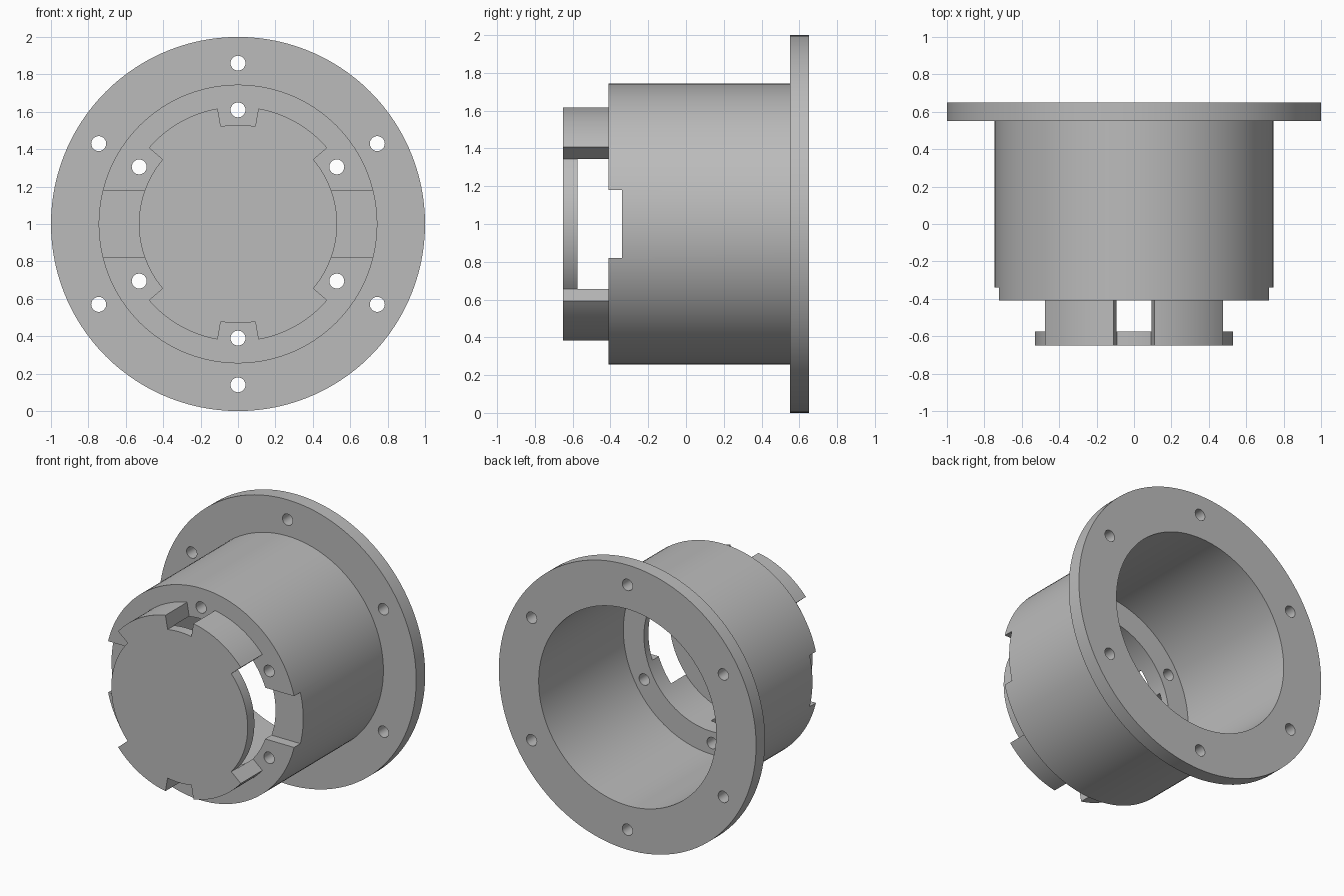
import bpy
import bmesh
from math import sin, cos, radians, tau

if "Cube" in bpy.data.objects:
    bpy.data.objects.remove(bpy.data.objects["Cube"])

CZ = 1.0        # height of the axis, which runs along y
STEPS = 120

grey = bpy.data.materials.new("plain grey")
grey.use_nodes = True
colour = (0.5, 0.5, 0.5, 1)
grey.diffuse_color = colour
grey.node_tree.nodes["Principled BSDF"].inputs["Base Color"].default_value = colour


def make_object(name, bm):
    bmesh.ops.recalc_face_normals(bm, faces=bm.faces)
    mesh = bpy.data.meshes.new(name)
    bm.to_mesh(mesh)
    bm.free()
    mesh.materials.append(grey)
    obj = bpy.data.objects.new(name, mesh)
    bpy.context.collection.objects.link(obj)
    return obj


def arc(radius, start, end, count, cx=0, cz=CZ):
    """Points (x, z) along an arc, angles in degrees, both ends included."""
    angles = [radians(start + (end - start) * i / count) for i in range(count + 1)]
    return [(cx + radius * cos(a), cz + radius * sin(a)) for a in angles]


def circle(radius, count=STEPS, cx=0, cz=CZ):
    return arc(radius, 0, 360, count, cx, cz)[:-1]


def prisms(name, outlines, y0, y1):
    """Extrude closed x-z outlines along y."""
    bm = bmesh.new()
    for outline in outlines:
        front = [bm.verts.new((x, y0, z)) for x, z in outline]
        back = [bm.verts.new((x, y1, z)) for x, z in outline]
        bm.faces.new(front)
        bm.faces.new(back)
        for i in range(len(outline)):
            bm.faces.new((front[i - 1], front[i], back[i], back[i - 1]))
    return make_object(name, bm)


def lathe(name, profile):
    """Spin a closed (radius, y) profile around the axis."""
    bm = bmesh.new()
    rings = [[bm.verts.new((r * cos(tau * i / STEPS), y, CZ + r * sin(tau * i / STEPS)))
              for i in range(STEPS)] for r, y in profile]
    for k in range(len(rings)):
        a, b = rings[k - 1], rings[k]
        for i in range(STEPS):
            bm.faces.new((a[i - 1], a[i], b[i], b[i - 1]))
    return make_object(name, bm)


def finish(obj, cutters):
    """Cut, then smooth the curved walls while keeping edges sharp."""
    bpy.ops.object.select_all(action="DESELECT")
    obj.select_set(True)
    bpy.context.view_layer.objects.active = obj
    for cutter in cutters:
        cutter.hide_render = True
        mod = obj.modifiers.new("cut", "BOOLEAN")
        mod.operation = "DIFFERENCE"
        mod.solver = "EXACT"
        mod.object = cutter
        bpy.ops.object.modifier_apply(modifier=mod.name)
        bpy.data.objects.remove(cutter)
    bpy.ops.object.shade_smooth_by_angle(angle=radians(30))


# Flanged housing: flange, thin tube wall and inward front lip
housing = lathe("flanged_housing", [
    (0.53, -0.41), (0.745, -0.41), (0.745, 0.55), (1, 0.55),
    (1, 0.65), (0.69, 0.65), (0.69, -0.29), (0.53, -0.29)])

# Six bolt holes in the flange and six in the lip
bolts = [circle(0.04, 24, x, z) for r in (0.86, 0.61) for x, z in arc(r, 30, 330, 5)]
bolt_holes = prisms("bolt_hole_cutter", bolts, -0.6, 0.8)

# Shallow slot across both sides of the lip
slot = prisms("side_slot_cutter", [[(-0.9, 0.82), (0.9, 0.82), (0.9, 1.18), (-0.9, 1.18)]],
              -0.5, -0.34)
finish(housing, [bolt_holes, slot])

# Front cap: a notched disc carried by four curved legs, hollow behind
outline = []
for low, high, next_low in ((40.5, 80, 100), (100, 139.5, 220.5),
                            (220.5, 260, 280), (280, 319.5, 400.5)):
    outline += arc(0.627, low, high, 16)
    outline += arc(0.53, high, next_low, 28)
cap = prisms("notched_cap", [outline], -0.65, -0.405)
hollow = prisms("cap_hollow_cutter", [circle(0.532)], -0.575, -0.2)
finish(cap, [hollow])
